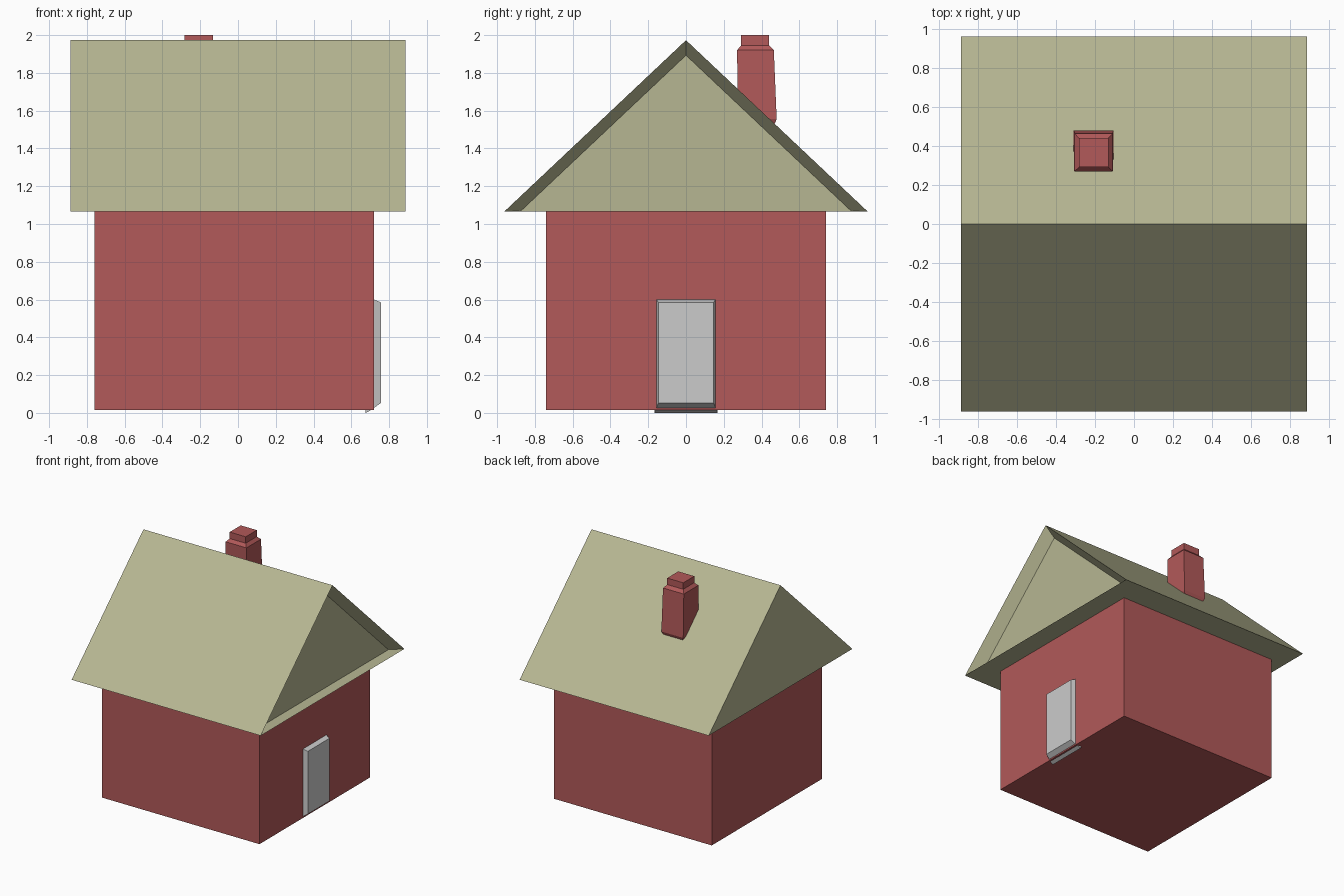
import bpy

if "Cube" in bpy.data.objects:
    bpy.data.objects.remove(bpy.data.objects["Cube"])

def material(name, rgb):
    m = bpy.data.materials.new(name)
    m.diffuse_color = (*rgb, 1)
    m.use_nodes = True
    m.node_tree.nodes["Principled BSDF"].inputs["Base Color"].default_value = m.diffuse_color
    return m

def build(name, verts, faces, mat=None):
    me = bpy.data.meshes.new(name)
    me.from_pydata(verts, [], faces)
    me.update()
    ob = bpy.data.objects.new(name, me)
    bpy.context.collection.objects.link(ob)
    if mat:
        me.materials.append(mat)
    return ob

def loft(name, rings, mat=None):
    """Skin equal-sized counter-clockwise rings and cap both ends."""
    n = len(rings[0])
    verts = [v for r in rings for v in r]
    faces = [tuple(reversed(range(n))), tuple(range(len(verts) - n, len(verts)))]
    for k in range(len(rings) - 1):
        for i in range(n):
            j = (i + 1) % n
            faces.append((k*n + i, k*n + j, (k+1)*n + j, (k+1)*n + i))
    return build(name, verts, faces, mat)

def rect_z(x0, x1, y0, y1, z):
    return [(x0, y0, z), (x1, y0, z), (x1, y1, z), (x0, y1, z)]

def rect_x(x, y, z0, z1):
    return [(x, -y, z0), (x, y, z0), (x, y, z1), (x, -y, z1)]

def gable(x, y, z0, z1):
    return [(x, -y, z0), (x, y, z0), (x, 0, z1)]

brick = material("brick_red", (0.445, 0.10, 0.10))
olive = material("roof_olive", (0.47, 0.47, 0.29))

# Walls
loft("walls", [rect_z(-0.76, 0.72, -0.74, 0.74, z) for z in (0.015, 1.07)], brick)

# Roof: flush gable on the left, funnel-shaped inset gable on the right
loft("roof", [gable(-0.887, 0.963, 1.065, 1.973),
              gable(0.887, 0.963, 1.065, 1.973),
              gable(0.80, 0.873, 1.07, 1.893)], olive)

# Chimney with a narrow stepped cap, foot buried in the roof
loft("chimney", [rect_z(-0.295, -0.12, 0.295, 0.465, 1.52),
                 rect_z(-0.31, -0.105, 0.277, 0.48, 1.555),
                 rect_z(-0.305, -0.11, 0.27, 0.465, 1.92),
                 rect_z(-0.282, -0.132, 0.292, 0.44, 1.945),
                 rect_z(-0.282, -0.132, 0.292, 0.44, 2.0)], brick)

# Door: tapered slab set into the right wall
loft("door", [rect_x(0.675, 0.168, 0.0, 0.615),
              rect_x(0.70, 0.162, 0.012, 0.608),
              rect_x(0.757, 0.146, 0.053, 0.585)])
